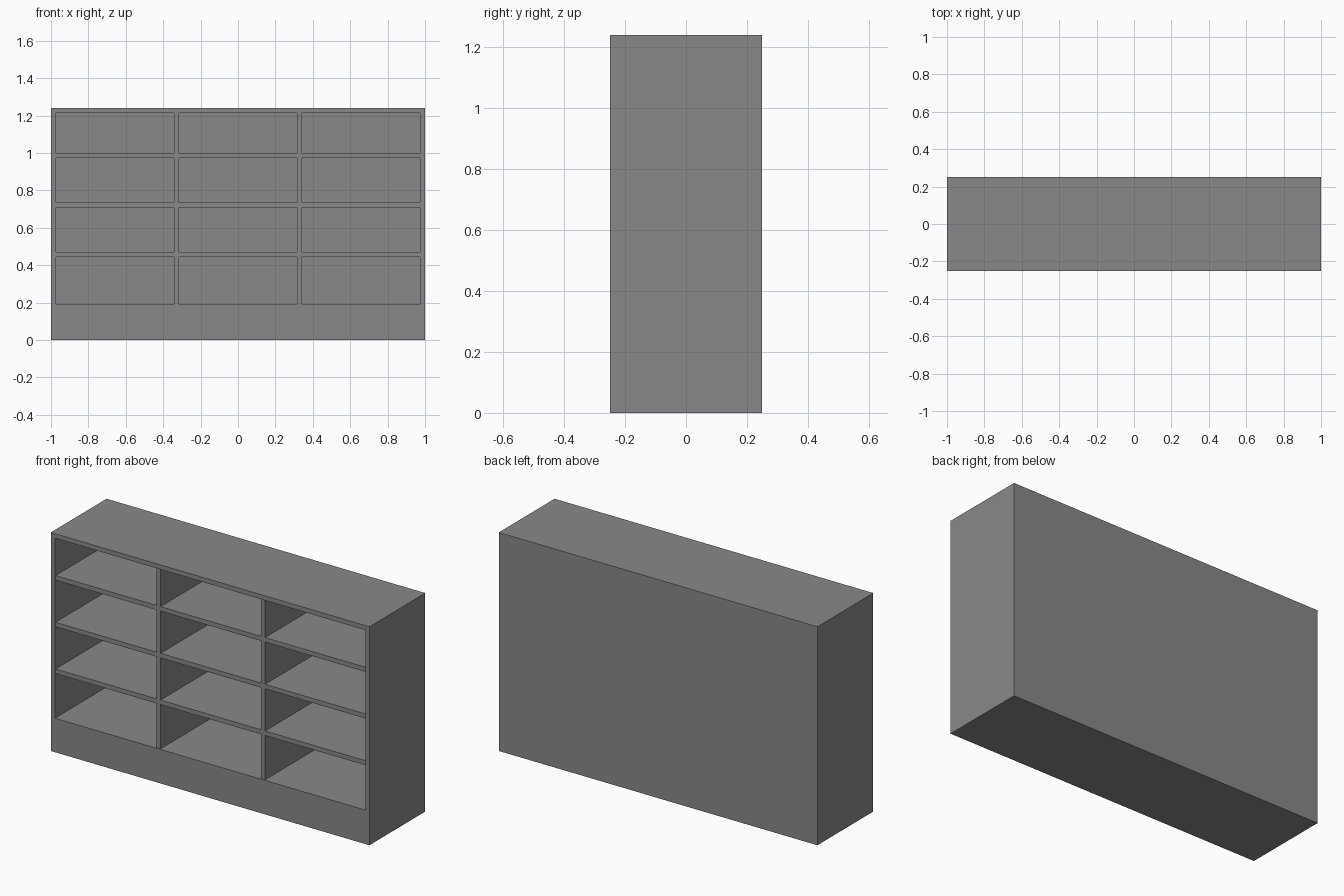
import bpy

default = bpy.data.objects.get("Cube")
if default:
    bpy.data.objects.remove(default, do_unlink=True)

grey = bpy.data.materials.new("plain_grey")
grey.use_nodes = True
colour = (0.25, 0.25, 0.25, 1)
grey.diffuse_color = colour
grey.node_tree.nodes["Principled BSDF"].inputs["Base Color"].default_value = colour


def box(name, low, high):
    """Add a box spanning two opposite corners."""
    centre = [(a + b) / 2 for a, b in zip(low, high)]
    bpy.ops.mesh.primitive_cube_add(size=1, location=centre)
    part = bpy.context.object
    part.name = name
    part.scale = [b - a for a, b in zip(low, high)]
    bpy.ops.object.transform_apply(location=False, rotation=False, scale=True)
    part.data.materials.append(grey)
    return part


W, D, H = 1.0, 0.25, 1.24      # half width, half depth, height
T = 0.026                      # board thickness
BASE = 0.193                   # plinth height
INNER = W - T
FRONT = -D + 0.006             # shelves sit just behind the frame
BACK = D - T

# Outer case
for side, x in (("left", W - T), ("right", -W)):
    box(side + "_side_panel", (x, -D, 0), (x + T, D, H))
box("top_panel", (-INNER, -D, H - T), (INNER, D, H))
box("base_plinth", (-INNER, -D, 0), (INNER, D, BASE))
box("back_panel", (-INNER, BACK, BASE), (INNER, D, H - T))

# Upright dividers
for side, x in (("left", 0.328), ("right", -0.328)):
    box(side + "_divider", (x - T / 2, FRONT, BASE), (x + T / 2, BACK, H - T))

# Shelves, spaced evenly and fitted between the uprights
bays = (("right", -INNER, -0.328 - T / 2),
        ("middle", -0.328 + T / 2, 0.328 - T / 2),
        ("left", 0.328 + T / 2, INNER))
for level in range(3):
    z = 0.444 + level * 0.265
    for bay, x0, x1 in bays:
        box(f"{bay}_shelf_{level + 1}", (x0, FRONT, z), (x1, BACK, z + T))
